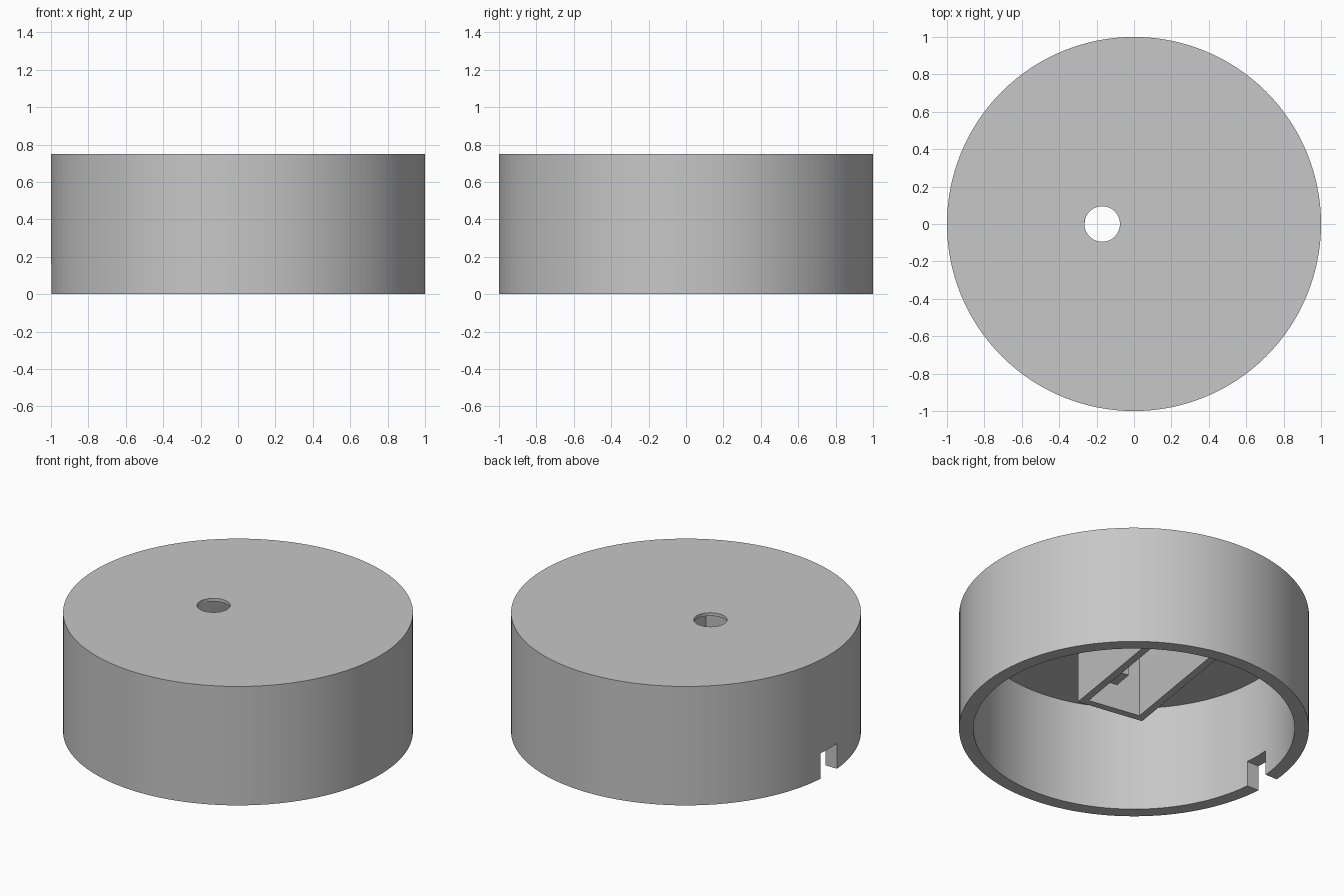
import bpy
from math import radians
from mathutils import Matrix, Vector

if "Cube" in bpy.data.objects:
    bpy.data.objects.remove(bpy.data.objects["Cube"], do_unlink=True)

grey = bpy.data.materials.new("plain grey")
grey.use_nodes = True
COLOUR = (0.57, 0.57, 0.57, 1)
grey.diffuse_color = COLOUR
grey.node_tree.nodes["Principled BSDF"].inputs["Base Color"].default_value = COLOUR

HEIGHT, CEILING, POCKET_TOP, TRAY_BOTTOM = 0.75, 0.665, 0.73, 0.35
INNER_RADIUS = 0.918
HALF_W, HALF_L, WALL = 0.169, 0.468, 0.045
TRAY = Matrix.Translation((-0.077, 0.106, 0)) @ Matrix.Rotation(radians(-9), 4, "Z")


def finish(name):
    obj = bpy.context.object
    obj.name = name
    obj.data.materials.append(grey)
    return obj


def cylinder(name, radius, z0, z1, centre=(0, 0), sides=128):
    bpy.ops.mesh.primitive_cylinder_add(
        vertices=sides, radius=radius, depth=z1 - z0,
        location=(centre[0], centre[1], (z0 + z1) / 2))
    return finish(name)


def box(name, x, y, z, frame=Matrix.Identity(4)):
    low, high = Vector((x[0], y[0], z[0])), Vector((x[1], y[1], z[1]))
    bpy.ops.mesh.primitive_cube_add(size=1)
    obj = finish(name)
    obj.data.transform(frame @ Matrix.Translation((low + high) / 2)
                       @ Matrix.Diagonal((*(high - low), 1)))
    return obj


def cut(target, cutter):
    cutter.hide_render = True
    mod = target.modifiers.new("cut", "BOOLEAN")
    mod.operation = "DIFFERENCE"
    mod.solver = "EXACT"
    mod.object = cutter
    bpy.context.view_layer.objects.active = target
    bpy.ops.object.modifier_apply(modifier=mod.name)
    bpy.data.objects.remove(cutter, do_unlink=True)


def pocket(z0, z1):
    return box("pocket_cutter", (-HALF_W, HALF_W), (-HALF_L, HALF_L), (z0, z1), TRAY)


# Round cover, open underneath, with pocket recess, top hole and cable notch
cover = cylinder("round_cover", 1, 0, HEIGHT)
cut(cover, cylinder("hollow_cutter", INNER_RADIUS, -0.1, CEILING))
cut(cover, pocket(0.5, POCKET_TOP))
cut(cover, cylinder("hole_cutter", 0.095, 0.6, 0.9, (-0.17, 0), 64))
cut(cover, box("notch_cutter", (-1.1, -0.8), (-0.082, 0.082), (-0.1, 0.16)))

# Rectangular tray wall hanging from the ceiling
tray = box("tray_wall", (-HALF_W - WALL, HALF_W + WALL),
           (-HALF_L - WALL, HALF_L + WALL), (TRAY_BOTTOM, CEILING), TRAY)
cut(tray, pocket(0.2, 0.8))

# Screw boss in the front corner of the tray
boss_x = (HALF_W - 0.19, HALF_W)
boss_y = (-HALF_L, -HALF_L + 0.13)
boss = box("screw_boss", boss_x, boss_y, (0.51, POCKET_TOP), TRAY)
centre = TRAY @ Vector((sum(boss_x) / 2, sum(boss_y) / 2, 0))
cut(boss, cylinder("screw_cutter", 0.022, 0.4, 0.68, centre.xy, 24))

# Soft shading on the round walls, crisp edges elsewhere
for obj in (cover, tray, boss):
    bpy.ops.object.select_all(action="DESELECT")
    obj.select_set(True)
    bpy.context.view_layer.objects.active = obj
    bpy.ops.object.shade_smooth_by_angle(angle=radians(30))
